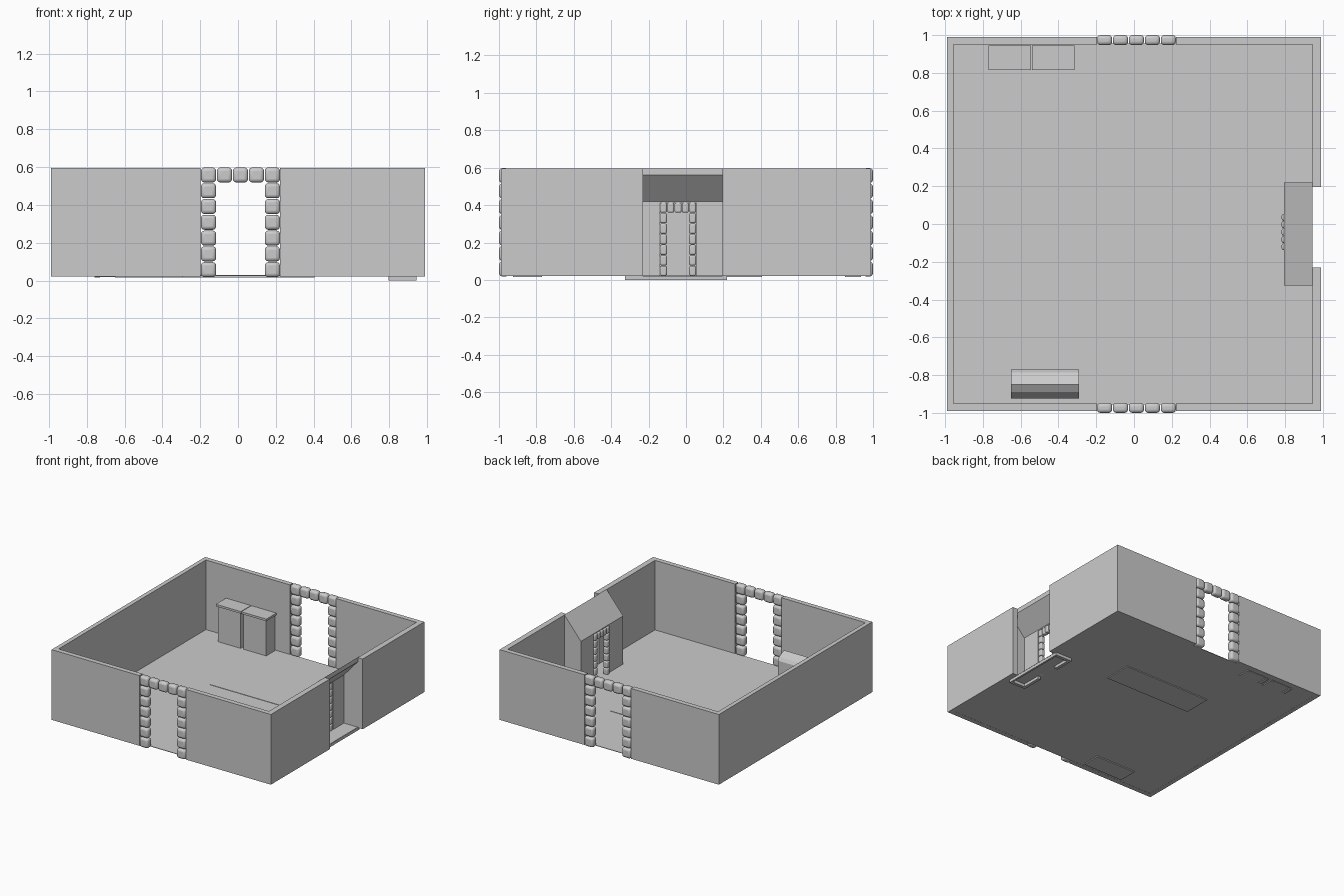
import bpy, bmesh
from mathutils import Vector

if "Cube" in bpy.data.objects:
    bpy.data.objects.remove(bpy.data.objects["Cube"])


def make(name, bm):
    bmesh.ops.recalc_face_normals(bm, faces=bm.faces)
    me = bpy.data.meshes.new(name)
    bm.to_mesh(me)
    bm.free()
    ob = bpy.data.objects.new(name, me)
    bpy.context.collection.objects.link(ob)
    return ob


def add_box(bm, x0, x1, y0, y1, z0, z1):
    v = bmesh.ops.create_cube(bm, size=1)['verts']
    for p in v:
        p.co = Vector(((x0 + x1) / 2 + p.co.x * (x1 - x0),
                       (y0 + y1) / 2 + p.co.y * (y1 - y0),
                       (z0 + z1) / 2 + p.co.z * (z1 - z0)))


def boxes(name, *dims):
    bm = bmesh.new()
    for d in dims:
        add_box(bm, *d)
    return make(name, bm)


def add_prism(bm, pts, to3d, a, b):
    """Extrude a 2D profile between a and b."""
    va = [bm.verts.new(to3d(p, a)) for p in pts]
    vb = [bm.verts.new(to3d(p, b)) for p in pts]
    n = len(pts)
    bm.faces.new(va)
    bm.faces.new(vb)
    for i in range(n):
        bm.faces.new((va[i], va[(i + 1) % n], vb[(i + 1) % n], vb[i]))


def stone_arch(name, lo, hi, z0, z1, d0, d1, along_x, bevel):
    """Seven stones up each side, five across the top."""
    w, h = (hi - lo) / 5, (z1 - z0) / 7
    g = bevel * 0.12
    cells = [(i, j) for j in range(7) for i in range(5) if i in (0, 4) or j == 6]
    bm = bmesh.new()
    for i, j in cells:
        a, b = lo + i * w + g, lo + (i + 1) * w - g
        c, d = z0 + j * h + g, z0 + (j + 1) * h - g
        if along_x:
            add_box(bm, a, b, d0, d1, c, d)
        else:
            add_box(bm, d0, d1, a, b, c, d)
    ob = make(name, bm)
    m = ob.modifiers.new("round", 'BEVEL')
    m.width = bevel
    m.segments = 3
    bpy.context.view_layer.objects.active = ob
    ob.select_set(True)
    bpy.ops.object.shade_smooth_by_angle()
    ob.select_set(False)


# Walls, with full-height gaps at the doors and the hearth
ZB, ZT = 0.022, 0.595
R, I = 0.99, 0.95
for name, s in (("front_wall", -1), ("back_wall", 1)):
    y0, y1 = sorted((s * I, s * R))
    boxes(name, (-R, -0.197, y0, y1, ZB, ZT), (0.222, R, y0, y1, ZB, ZT))
boxes("left_wall", (-R, -0.955, -I, I, ZB, ZT))
boxes("right_wall", (0.945, R, -I, -0.23, ZB, ZT), (0.945, R, 0.195, I, ZB, ZT))

# Floor and rug
boxes("floor", (-0.955, 0.945, -0.955, 0.955, 0.023, 0.027))
boxes("rug", (-0.375, 0.405, 0.175, 0.405, 0.016, 0.03))

# Stone doorways
stone_arch("front_door_stones", -0.198, 0.224, 0.016, 0.6, -1.0, -0.947, True, 0.018)
stone_arch("back_door_stones", -0.198, 0.224, 0.016, 0.6, 0.947, 1.0, True, 0.018)

# Fireplace: hollow shell with sloped hood, open to the outside
FX, BX, Y0, Y1, T = 0.795, 0.945, -0.325, 0.22, 0.025
boxes("fireplace_front",
      (FX, FX + T, Y0, -0.14, 0, 0.42),
      (FX, FX + T, 0.055, Y1, 0, 0.42),
      (FX, FX + T, -0.14, 0.055, 0.412, 0.42),
      (BX - 0.015, BX, Y0, Y1, 0, 0.022))
xz = lambda p, t: (p[0], t, p[1])
bm = bmesh.new()
add_prism(bm, [(FX, 0.42), (BX, 0.597), (BX, 0.56), (FX + T, 0.42)], xz, Y0, Y1)
make("fireplace_hood", bm)
bm = bmesh.new()
side = [(FX + T, 0), (BX, 0), (BX, 0.56), (FX + T, 0.42)]
for a in (Y0, Y1 - T):
    add_prism(bm, side, xz, a, a + T)
make("fireplace_sides", bm)
stone_arch("fireplace_stones", -0.14, 0.055, 0.02, 0.415, 0.782, 0.822, False, 0.009)

# Pair of cabinets against the back wall
for i, x0 in enumerate((-0.77, -0.54)):
    x1 = x0 + 0.225
    boxes(f"cabinet_{i + 1}",
          (x0 + 0.01, x1 - 0.01, 0.828, 0.94, 0.02, 0.318),
          (x0, x1, 0.815, 0.945, 0.318, 0.335),
          (x0 + 0.01, x0 + 0.04, 0.85, 0.935, 0.015, 0.03),
          (x1 - 0.04, x1 - 0.01, 0.85, 0.935, 0.015, 0.03))

# Chest with faceted lid near the front wall
bm = bmesh.new()
add_prism(bm, [(-0.77, 0.015), (-0.77, 0.175), (-0.785, 0.2), (-0.85, 0.23),
               (-0.89, 0.205), (-0.925, 0.15), (-0.925, 0.015)],
          lambda p, t: (t, p[0], p[1]), -0.65, -0.29)
make("chest", bm)
